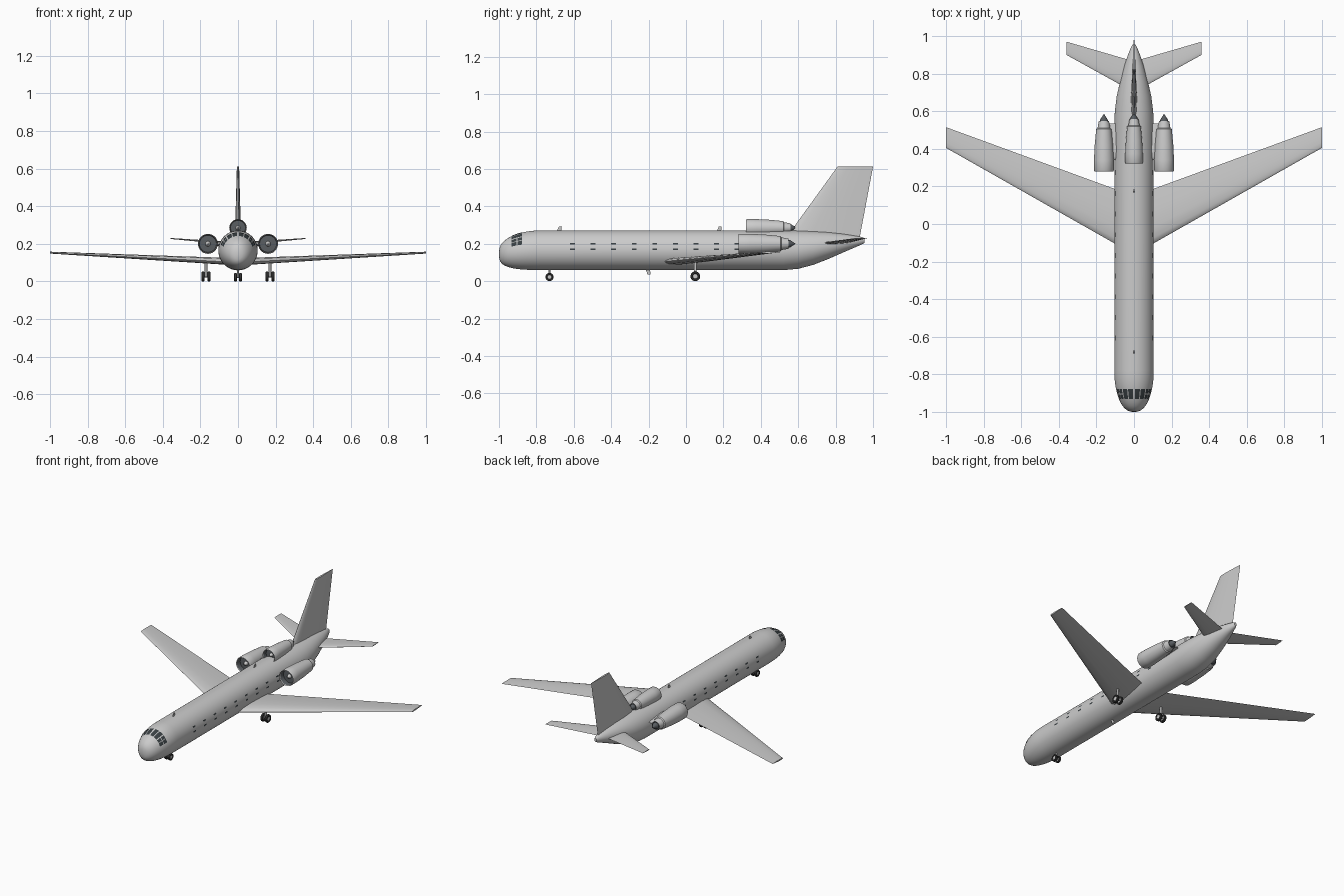
import bpy, bmesh, math
from mathutils import Vector

if "Cube" in bpy.data.objects:
    bpy.data.objects.remove(bpy.data.objects["Cube"])


def material(name, rgb):
    m = bpy.data.materials.new(name)
    m.use_nodes = True
    m.diffuse_color = (*rgb, 1)
    m.node_tree.nodes["Principled BSDF"].inputs["Base Color"].default_value = (*rgb, 1)
    return m


GREY = material("light grey paint", (0.6, 0.6, 0.6))
DARK = material("dark glass", (0.04, 0.05, 0.055))
RUBBER = material("black rubber", (0.035, 0.035, 0.035))
METAL = material("dark metal", (0.1, 0.11, 0.12))


def finish(name, bm, mats, mirror=False, smooth=35):
    bmesh.ops.recalc_face_normals(bm, faces=bm.faces)
    me = bpy.data.meshes.new(name)
    bm.to_mesh(me)
    bm.free()
    ob = bpy.data.objects.new(name, me)
    bpy.context.collection.objects.link(ob)
    for m in mats:
        me.materials.append(m)
    if mirror:
        ob.modifiers.new("Mirror", "MIRROR")
    if smooth:
        bpy.ops.object.select_all(action="DESELECT")
        ob.select_set(True)
        bpy.context.view_layer.objects.active = ob
        bpy.ops.object.shade_smooth_by_angle(angle=math.radians(smooth))
    return ob


def loft(name, rings, mats, slots=None, **kw):
    """Skin a list of closed rings and cap both ends."""
    bm = bmesh.new()
    rows = [[bm.verts.new(p) for p in ring] for ring in rings]
    n = len(rows[0])
    for k, (a, b) in enumerate(zip(rows, rows[1:])):
        for i in range(n):
            j = (i + 1) % n
            bm.faces.new((a[i], a[j], b[j], b[i])).material_index = slots[k] if slots else 0
    bm.faces.new(rows[0]).material_index = slots[0] if slots else 0
    bm.faces.new(rows[-1]).material_index = slots[-1] if slots else 0
    return finish(name, bm, mats, **kw)


def ellipse(y, cx, cz, rx, rz, n=32):
    return [(cx + rx * math.sin(math.tau * i / n), y, cz + rz * math.cos(math.tau * i / n))
            for i in range(n)]


# Fuselage: rounded nose, straight tube, upswept tail
TAIL = [(0.52, 0.165, 0.105, 0.106), (0.60, 0.168, 0.102, 0.102), (0.68, 0.177, 0.092, 0.09),
        (0.76, 0.190, 0.074, 0.072), (0.84, 0.203, 0.052, 0.05), (0.90, 0.211, 0.032, 0.032),
        (0.94, 0.216, 0.016, 0.02), (0.955, 0.217, 0.008, 0.012)]


def nose_section(y):
    s = min(1, max(0, (-0.78 - y) / 0.22))
    f = 1 - s * s
    return y, 0.165 - 0.02 * s * s, 0.105 * f ** 0.42, 0.106 * f ** 0.34


stations = [nose_section(-0.78 - 0.22 * math.cos(math.pi / 2 * (i + 0.15) / 12)) for i in range(12)]
stations += [nose_section(-0.78)] + TAIL
loft("fuselage", [ellipse(y, 0, z, rx, rz, 48) for y, z, rx, rz in stations], [GREY])


# Windows: thin panes following the skin, angle measured from the crown
def skin(y, angle, lift=0.0015):
    _, z, rx, rz = nose_section(y)
    a = math.radians(angle)
    return Vector(((rx + lift) * math.sin(a), y, z + (rz + lift) * math.cos(a)))


def panes(name, boxes):
    bm = bmesh.new()
    for y0, y1, a0, a1 in boxes:
        n = 4
        grid = [[bm.verts.new(skin(y0 + (y1 - y0) * i / n, a0 + (a1 - a0) * j / n))
                 for j in range(n + 1)] for i in range(n + 1)]
        for i in range(n):
            for j in range(n):
                bm.faces.new((grid[i][j], grid[i][j + 1], grid[i + 1][j + 1], grid[i + 1][j]))
    return finish(name, bm, [DARK], mirror=True)


panes("cockpit_windows", [(-0.932, -0.877, 3, 19), (-0.932, -0.877, 22, 38),
                          (-0.932, -0.906, 42, 54), (-0.902, -0.877, 42, 54),
                          (-0.932, -0.906, 56, 70), (-0.902, -0.877, 56, 70)])
panes("cabin_windows", [(y - 0.013, y + 0.013, a - 2.5, a + 2.5)
                        for y in [-0.607 + 0.11 * i for i in range(9)] for a in (71, 87)])


# Wings, tailplane and fin: tapered aerofoil sections
def aerofoil(lead, trail, thick, axis):
    lead, trail, axis = Vector(lead), Vector(trail), Vector(axis)
    shape = [(0.02, 0.35), (0.1, 0.8), (0.3, 1), (0.6, 0.7), (0.85, 0.3)]
    top = [lead.lerp(trail, t) + axis * thick * h / 2 for t, h in shape]
    low = [lead.lerp(trail, t) - axis * thick * h / 2 for t, h in reversed(shape)]
    return [lead] + top + [trail] + low


UP, SIDE = (0, 0, 1), (1, 0, 0)
loft("wings", [aerofoil((0.03, -0.145, 0.103), (0.03, 0.16, 0.112), 0.038, UP),
               aerofoil((1, 0.405, 0.152), (1, 0.515, 0.156), 0.01, UP)], [GREY], mirror=True)
loft("tailplane", [aerofoil((0.02, 0.712, 0.200), (0.02, 0.871, 0.205), 0.016, UP),
                   aerofoil((0.36, 0.90, 0.228), (0.36, 0.97, 0.230), 0.005, UP)], [GREY], mirror=True)
loft("fin", [aerofoil((0, 0.53, 0.225), (0, 0.927, 0.225), 0.034, SIDE),
             aerofoil((0, 0.81, 0.612), (0, 1.0, 0.612), 0.012, SIDE)], [GREY])


# Engines: spinner, fan, intake duct, nacelle, nozzle and tail cone in one profile
def engine(name, x, y, z, scale, mirror):
    profile = [(0.012, 0.001), (0.02, 0.008), (0.035, 0.014), (0.036, 0.045), (0.004, 0.047),
               (0, 0.05), (0.006, 0.053), (0.06, 0.053), (0.14, 0.049), (0.225, 0.041),
               (0.23, 0.034), (0.268, 0.027), (0.266, 0.021), (0.276, 0.02), (0.305, 0.001)]
    slots = [0, 0, 1, 1] + [0] * 7 + [1] * 3
    rings = [ellipse(y + d * scale, x, z, r * scale, r * scale, 28) for d, r in profile]
    loft(name, rings, [GREY, METAL], slots, mirror=mirror)


engine("side_engines", 0.16, 0.28, 0.2, 1, True)
engine("centre_engine", 0, 0.322, 0.285, 0.88, False)
loft("engine_pylons", [aerofoil((x, 0.34, 0.2), (x, 0.535, 0.2), 0.024, UP) for x in (0.07, 0.13)],
     [GREY], mirror=True)


# Landing gear
def bar(name, a, b, r, mat, mirror=False, n=12):
    a, b = Vector(a), Vector(b)
    turn = (b - a).to_track_quat("Z", "Y")
    circle = [turn @ Vector((r * math.cos(math.tau * i / n), r * math.sin(math.tau * i / n), 0))
              for i in range(n)]
    loft(name, [[p + c for c in circle] for p in (a, b)], [mat], mirror=mirror)


def wheel(name, x, y, r):
    """Tyre with a pale hub."""
    profile = [(-0.006, 0.001), (-0.006, 0.5), (-0.008, 0.6), (-0.008, 0.9), (-0.005, 1),
               (0.005, 1), (0.008, 0.9), (0.008, 0.6), (0.006, 0.5), (0.006, 0.001)]
    rings = [[(x + d, y + r * f * math.sin(math.tau * i / 24), r + r * f * math.cos(math.tau * i / 24))
              for i in range(24)] for d, f in profile]
    loft(name, rings, [RUBBER, GREY], [1] + [0] * 7 + [1], mirror=True)


wheel("nose_wheels", 0.013, -0.73, 0.022)
bar("nose_axle", (-0.013, -0.73, 0.022), (0.013, -0.73, 0.022), 0.004, METAL)
bar("nose_strut", (0, -0.73, 0.022), (0, -0.73, 0.08), 0.005, GREY)
for side, x in (("inner", 0.154), ("outer", 0.186)):
    wheel(side + "_main_wheels", x, 0.05, 0.026)
bar("main_axles", (0.154, 0.05, 0.026), (0.186, 0.05, 0.026), 0.005, METAL, True)
bar("main_struts", (0.17, 0.05, 0.026), (0.17, 0.05, 0.11), 0.007, GREY, True)


# Blade aerials
def aerial(name, y, base, tip):
    loft(name, [aerofoil((0, y - 0.012, base), (0, y + 0.012, base), 0.006, SIDE),
                aerofoil((0, y, tip), (0, y + 0.016, tip), 0.004, SIDE)], [GREY])


aerial("front_top_aerial", -0.68, 0.265, 0.291)
aerial("rear_top_aerial", 0.175, 0.265, 0.291)
aerial("belly_aerial", -0.205, 0.065, 0.036)
